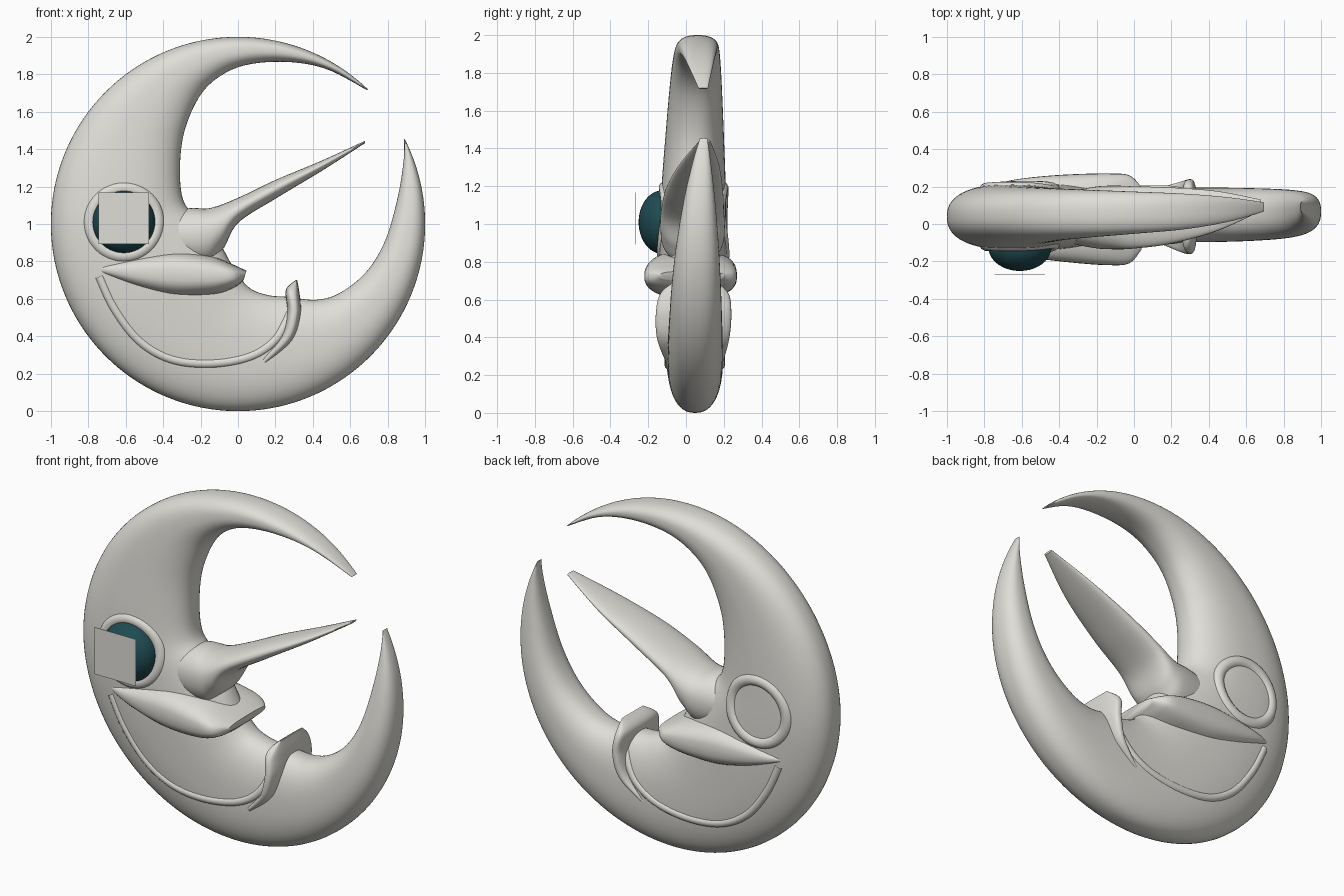
import bpy, bmesh, math
from mathutils import Vector
from mathutils.bvhtree import BVHTree

cube = bpy.data.objects.get("Cube")
if cube:
    bpy.data.objects.remove(cube, do_unlink=True)


def material(name, rgb):
    m = bpy.data.materials.new(name)
    m.use_nodes = True
    m.diffuse_color = (*rgb, 1)
    m.node_tree.nodes["Principled BSDF"].inputs["Base Color"].default_value = (*rgb, 1)
    return m


STONE = material("warm grey", (0.74, 0.73, 0.685))
TEAL = material("dark teal", (0.014, 0.07, 0.085))


def finish(name, bm, mat, angle=50):
    bmesh.ops.recalc_face_normals(bm, faces=bm.faces)
    me = bpy.data.meshes.new(name)
    bm.to_mesh(me)
    bm.free()
    ob = bpy.data.objects.new(name, me)
    bpy.context.collection.objects.link(ob)
    me.materials.append(mat)
    bpy.ops.object.select_all(action="DESELECT")
    ob.select_set(True)
    bpy.context.view_layer.objects.active = ob
    bpy.ops.object.shade_smooth_by_angle(angle=math.radians(angle))
    return ob


def spline(keys, steps):
    """Catmull-Rom through tuples of any length."""
    out = []
    for i in range(len(keys) - 1):
        p0, p1 = keys[max(i - 1, 0)], keys[i]
        p2, p3 = keys[i + 1], keys[min(i + 2, len(keys) - 1)]
        for s in range(steps):
            t = s / steps
            out.append(tuple(
                b + t * (c - a + t * (2 * a - 5 * b + 4 * c - d + t * (3 * b - a - 3 * c + d))) / 2
                for a, b, c, d in zip(p0, p1, p2, p3)))
    return out + [tuple(keys[-1])]


def spow(v, e):
    return math.copysign(abs(v) ** e, v)


def loft(name, stations, power=2.0, sides=40):
    """Rounded sections between edge points A and B: (ax, az, bx, bz, half depth, y centre)."""
    bm = bmesh.new()
    rings = []
    for ax, az, bx, bz, h, cy in stations:
        ring = []
        for k in range(sides):
            a = 2 * math.pi * k / sides
            u = spow(math.cos(a), 2 / power) / 2
            v = spow(math.sin(a), 2 / power)
            ring.append(bm.verts.new(((ax + bx) / 2 + u * (ax - bx), cy + h * v,
                                      (az + bz) / 2 + u * (az - bz))))
        rings.append(ring)
    for r, q in zip(rings, rings[1:]):
        for k in range(sides):
            n = (k + 1) % sides
            bm.faces.new((r[k], r[n], q[n], q[k]))
    bm.faces.new(rings[0])
    bm.faces.new(rings[-1])
    return finish(name, bm, STONE)


# Crescent body: angle on the outer circle, matching inner edge point, half depth
crescent = [
    (46, .69, 1.715, .025), (58, .48, 1.825, .065), (75, .28, 1.865, .095),
    (95, .07, 1.855, .113), (115, -.08, 1.8, .127), (135, -.2, 1.69, .14),
    (155, -.285, 1.5, .155), (170, -.31, 1.3, .168), (183, -.29, 1.12, .176),
    (197, -.2, 1.02, .178), (212, -.1, .9, .175), (228, -.02, .76, .166),
    (245, .06, .66, .157), (262, .16, .62, .15), (280, .27, .61, .147),
    (300, .42, .595, .145), (318, .55, .635, .14), (336, .69, .75, .13),
    (352, .79, .92, .112), (368, .855, 1.15, .08), (380, .885, 1.34, .045),
    (387, .888, 1.452, .02)]
stations = []
for ang, ix, iz, h in spline(crescent, 8):
    ox, oz = math.cos(math.radians(ang)), 1 + math.sin(math.radians(ang))
    stations.append((ox, oz, ix, iz, h, .1 - .35 * h))
body = loft("crescent_body", stations, 2.4, 64)

# Long pointed nose, growing out of the cheek
loft("nose", spline([
    (-.6, 1.0, -.55, .86, .09, .035), (-.29, 1.08, -.2, .78, .158, .035),
    (-.15, 1.085, -.085, .86, .17, .035), (.0, 1.14, .0, 1.005, .166, .035),
    (.2, 1.235, .2, 1.135, .15, .045), (.45, 1.34, .45, 1.285, .105, .07),
    (.68, 1.445, .68, 1.433, .03, .1)], 8), 2.2)

# Upper lip wrapping both sides
loft("upper_lip", spline([
    (-.8, .765, -.79, .755, .135, .045), (-.7, .795, -.69, .71, .185, .04),
    (-.55, .83, -.53, .65, .215, .035), (-.35, .855, -.34, .61, .235, .03),
    (-.15, .83, -.13, .62, .245, .025), (-.03, .785, -.02, .66, .235, .025),
    (.045, .75, .03, .7, .17, .03)], 8), 2.8)

# Lower lip ridge wrapping both sides
loft("lower_lip", spline([
    (.308, .7, .316, .7, .1, .05), (.255, .645, .33, .62, .18, .045),
    (.262, .53, .335, .51, .2, .04), (.23, .4, .29, .375, .19, .038),
    (.13, .285, .15, .25, .15, .045)], 8), 3)

# Soft raised lines half sunk in the body surface, front and back
tree = BVHTree.FromObject(body, bpy.context.evaluated_depsgraph_get())


def ridge(name, points, radius, side, closed=False):
    curve = bpy.data.curves.new(name, "CURVE")
    curve.dimensions = "3D"
    curve.bevel_depth = radius
    curve.bevel_resolution = 4
    hits = [tree.ray_cast(Vector((x, side, z)), Vector((0, -side, 0)))[0] for x, z in points]
    hits = [p for p in hits if p]
    line = curve.splines.new("POLY")
    line.points.add(len(hits) - 1)
    for pt, p in zip(line.points, hits):
        pt.co = (p.x, p.y - side * radius * .6, p.z, 1)
    line.use_cyclic_u = closed
    line.use_smooth = True
    curve.materials.append(STONE)
    bpy.context.collection.objects.link(bpy.data.objects.new(name, curve))


EYE_X, EYE_Z = -.61, 1.01
smile = spline([(-.74, .72), (-.66, .55), (-.53, .38), (-.36, .28), (-.15, .255),
                (.06, .29), (.2, .38), (.28, .52)], 6)
circle = [(EYE_X + .18 * math.cos(a), EYE_Z + .18 * math.sin(a))
          for a in (math.tau * k / 48 for k in range(48))]
for side, label in ((-1, "front"), (1, "back")):
    ridge(label + "_cheek_line", smile, .026, side)
    ridge(label + "_eye_rim", circle, .038, side, True)

# Slightly flattened eyeball, on the front only
bm = bmesh.new()
bmesh.ops.create_uvsphere(bm, u_segments=40, v_segments=24, radius=.168)
bmesh.ops.scale(bm, vec=(1, .75, 1), verts=bm.verts)
bmesh.ops.translate(bm, vec=(EYE_X, -.125, EYE_Z), verts=bm.verts)
finish("eyeball", bm, TEAL)

# Thin square plate floating before the eye
bm = bmesh.new()
bmesh.ops.create_cube(bm, size=1)
bmesh.ops.scale(bm, vec=(.27, .002, .275), verts=bm.verts)
bmesh.ops.translate(bm, vec=(EYE_X, -.269, 1.03), verts=bm.verts)
finish("eye_plate", bm, STONE, 30)
